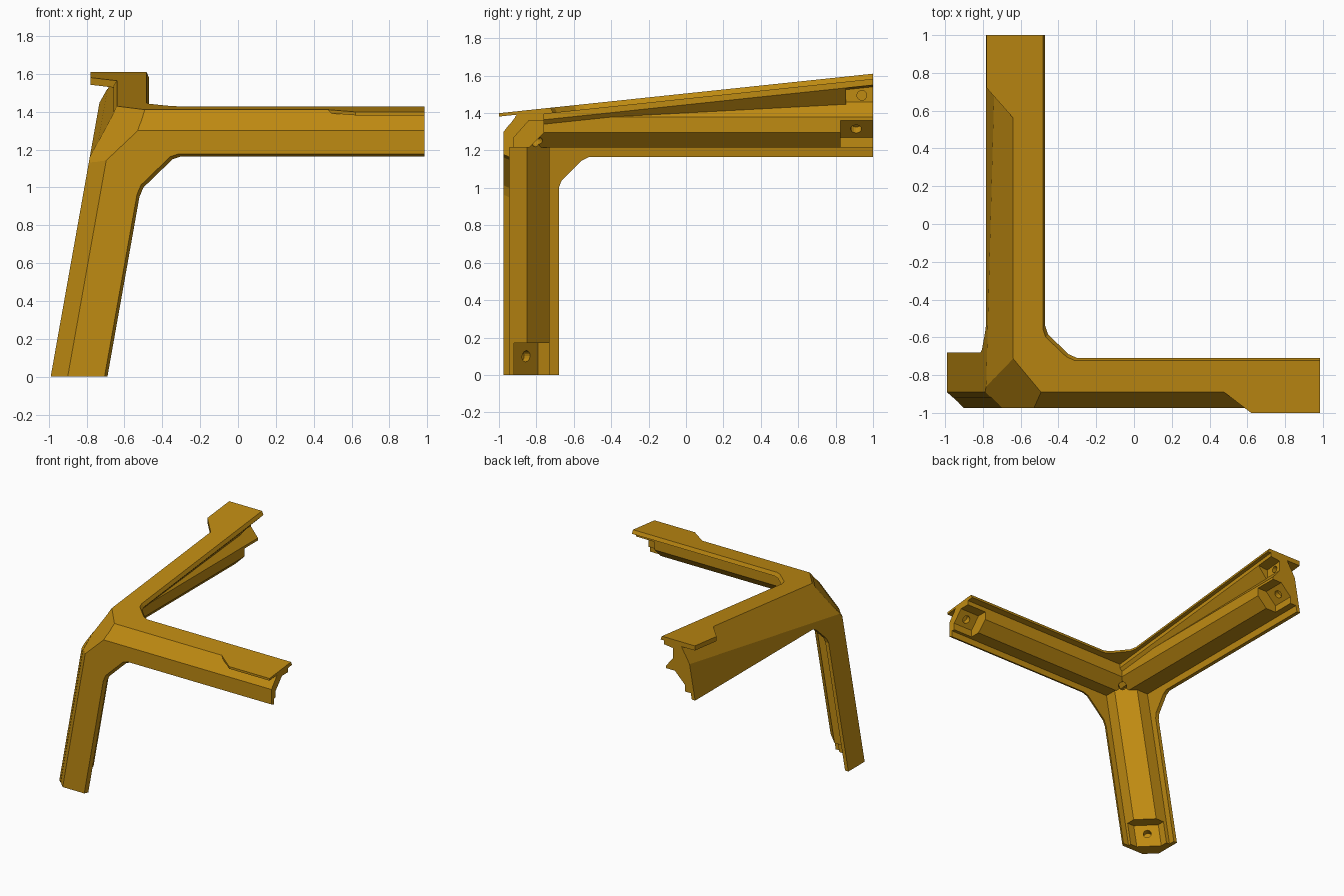
import bpy, bmesh
from mathutils import Vector

if "Cube" in bpy.data.objects:
    bpy.data.objects.remove(bpy.data.objects["Cube"])

gold = bpy.data.materials.new("ochre")
gold.diffuse_color = (0.52, 0.256, 0.006, 1)
gold.use_nodes = True
gold.node_tree.nodes["Principled BSDF"].inputs["Base Color"].default_value = gold.diffuse_color

LEAN = 0.178                                   # sideways lean of leg per unit height
INSIDE = Vector((-0.6, -0.8, 1.2))             # a point inside the corner


def side_x(z):
    return -0.99 + LEAN * z


def top_z(y):
    return 1.505 + 0.1055 * y


def plane(a, b, c):
    """Plane through three points with its normal facing outwards."""
    a, b, c = Vector(a), Vector(b), Vector(c)
    n = (b - a).cross(c - a).normalized()
    return a, (n if n.dot(INSIDE - a) < 0 else -n)


# square ends of the three arms
ENDS = [(Vector((0.985, 0, 0)), Vector((1, 0, 0))),
        (Vector((0, 1, 0)), Vector((0, 1, 0))),
        (Vector((0, 0, 0)), Vector((0, 0, -1)))]
# outer skin: front, leaning side, sloping top
SKIN = [(Vector((0, -0.975, 0)), Vector((0, -1, 0))),
        plane((side_x(0), 0, 0), (side_x(1), 0, 1), (side_x(0), 1, 0)),
        plane((0, 0, top_z(0)), (1, 0, top_z(0)), (0, 1, top_z(1)))]
# chamfers along each arm, and the cut corner
CHAMFERS = [plane((0, -0.975, 1.30), (1, -0.975, 1.30), (0, -0.89, top_z(-0.89))),
            plane((-0.99, -0.89, 0), (-0.9, -0.975, 0), (-0.99 + LEAN, -0.89, 1)),
            plane((-0.64, -0.71, top_z(-0.71)), (-0.64, 1, top_z(1)), (-0.78, -0.84, 1.17)),
            plane((-0.64, -0.71, 1.432), (-0.71, -0.975, 1.13), (-0.53, -0.975, 1.30))]


def prism(name, pts, place, t0, t1, planes, inset=0.0):
    """Sweep a profile from t0 to t1, then trim it with the given planes."""
    bm = bmesh.new()
    rings = [[bm.verts.new(place(u, v, t)) for u, v in pts] for t in (t0, t1)]
    for ring in rings:
        bm.faces.new(ring)
    for i in range(len(pts)):
        j = (i + 1) % len(pts)
        bm.faces.new((rings[0][i], rings[0][j], rings[1][j], rings[1][i]))
    bmesh.ops.recalc_face_normals(bm, faces=bm.faces)
    for k, (co, no) in enumerate(planes):
        move = inset if k >= len(ENDS) else 0
        bmesh.ops.bisect_plane(bm, geom=bm.verts[:] + bm.edges[:] + bm.faces[:], dist=1e-6,
                               plane_co=co - no * move, plane_no=no, clear_outer=True)
        bmesh.ops.remove_doubles(bm, verts=bm.verts, dist=1e-5)
        rim = [e for e in bm.edges if e.is_boundary]
        if rim:
            bmesh.ops.holes_fill(bm, edges=rim, sides=0)
    bmesh.ops.recalc_face_normals(bm, faces=bm.faces)
    me = bpy.data.meshes.new(name)
    bm.to_mesh(me)
    bm.free()
    me.materials.append(gold)
    ob = bpy.data.objects.new(name, me)
    bpy.context.collection.objects.link(ob)
    return ob


ALL = ENDS + SKIN + CHAMFERS
T, B = 0.03, 0.013                             # plate thickness, rim bevel

# three thin plates with angled gussets in their inner corners
prism("front_plate",
      [(-0.708, -0.1), (-0.521, 0.95), (-0.5, 1.0), (-0.345, 1.15), (-0.3, 1.165),
       (1.1, 1.165), (1.1, 1.7), (-1.3, 1.7), (-1.3, -0.1)],
      lambda u, v, t: (u - B * (1 - t), -0.975 + t * T, v + B * (1 - t)), 0, 1, ALL)
prism("side_plate",
      [(-0.68, -0.1), (-0.68, 1.0), (-0.665, 1.04), (-0.56, 1.145), (-0.52, 1.165),
       (1.1, 1.165), (1.1, 1.8), (-1.1, 1.8), (-1.1, -0.1)],
      lambda u, v, t: (side_x(v) + t * T, u, v), 0, 1, ALL)
prism("top_plate",
      [(-0.47, 1.1), (-0.47, -0.54), (-0.455, -0.585), (-0.345, -0.69), (-0.3, -0.71),
       (1.1, -0.71), (1.1, -1.1), (-1.1, -1.1), (-1.1, 1.1)],
      lambda u, v, t: (u - B * (1 - t), v - B * (1 - t), top_z(v - B * (1 - t)) - t * T), 0, 1, ALL)

# flaps reaching out over the chamfers at the arm ends


def flap_place(u, v, t):
    return (u, v, top_z(v) - t)


prism("front_flap", [(0.47, -0.885), (0.62, -1.0), (0.985, -1.0), (0.985, -0.885)],
      flap_place, 0, 0.018, [])
prism("side_flap", [(-0.63, 0.55), (-0.78, 0.72), (-0.78, 1.0), (-0.63, 1.0)],
      flap_place, 0, 0.038, [])

# sweep directions of the cores


def along_x(u, v, t):
    return (t, u, v)


def along_y(u, v, t):
    return (u, t, v)


def along_slope(u, v, t):
    return (u, t, v + 0.1055 * (t - 1))


def along_leg(u, v, t):
    return (u + LEAN * t, v, t)


def core(name, full, thin, place, start, split, end):
    """Solid core with a thinner screw pocket at its outer end."""
    return [prism(name, full, place, start, split, ALL, 0.002),
            prism(name + "_pocket", thin, place, split, end, ALL, 0.002)]


front_core = core("front_core",
                  [(-1.1, 1.215), (-0.84, 1.215), (-0.76, 1.295), (-0.76, 1.6), (-1.1, 1.6)],
                  [(-1.1, 1.215), (-0.92, 1.215), (-0.92, 1.27), (-0.84, 1.36),
                   (-0.76, 1.36), (-0.76, 1.6), (-1.1, 1.6)],
                  along_x, -0.75, 0.815, 1.1)
side_core = core("side_core",
                 [(-0.9, 1.215), (-0.6, 1.215), (-0.52, 1.295), (-0.52, 1.38),
                  (-0.585, 1.46), (-0.585, 1.7), (-0.9, 1.7)],
                 [(-0.9, 1.215), (-0.69, 1.215), (-0.69, 1.27), (-0.6, 1.36), (-0.52, 1.36),
                  (-0.52, 1.38), (-0.585, 1.46), (-0.585, 1.7), (-0.9, 1.7)],
                 along_y, -0.96, 0.825, 1.1)
upper_core = core("upper_side_core",
                  [(-0.585, 1.45), (-0.5, 1.55), (-0.5, 1.7), (-0.9, 1.7), (-0.9, 1.45)],
                  [(-0.59, 1.45), (-0.59, 1.54), (-0.5, 1.55), (-0.5, 1.7), (-0.9, 1.7), (-0.9, 1.45)],
                  along_slope, -0.96, 0.855, 1.1)
leg_core = core("leg_core",
                [(-1.3, -1.1), (-0.74, -1.1), (-0.74, -0.85), (-0.86, -0.73), (-1.3, -0.73)],
                [(-1.3, -1.1), (-0.74, -1.1), (-0.74, -0.92), (-0.8, -0.92),
                 (-0.93, -0.79), (-0.93, -0.73), (-1.3, -0.73)],
                along_leg, 1.36, 0.17, -0.1)

# blind screw holes


def hole(name, targets, centre, axis, radius=0.03):
    bpy.ops.mesh.primitive_cylinder_add(vertices=16, radius=radius, depth=0.09, location=centre)
    cutter = bpy.context.object
    cutter.name = name + "_cutter"
    cutter.rotation_euler = Vector(axis).to_track_quat('Z', 'Y').to_euler()
    cutter.hide_render = True
    cutter.display_type = 'WIRE'
    cutter.data.materials.append(gold)
    for ob in targets:
        mod = ob.modifiers.new(name, 'BOOLEAN')
        mod.operation = 'DIFFERENCE'
        mod.solver = 'EXACT'
        mod.object = cutter


hole("front_screw", front_core[1:], (0.9, -0.88, 1.315), (0, 1, -1))
hole("side_screw", side_core[1:], (-0.645, 0.91, 1.315), (1, 0, -1))
hole("upper_screw", [upper_core[1], side_core[1]], (-0.585, 0.94, 1.495), (1, 0, 0), 0.026)
hole("leg_screw", leg_core[1:], (-0.847, -0.855, 0.1), (1, 1, 0))
hole("corner_screw", [front_core[0], side_core[0], leg_core[0]], (-0.56, -0.8, 1.25), (1, 1, -1))
